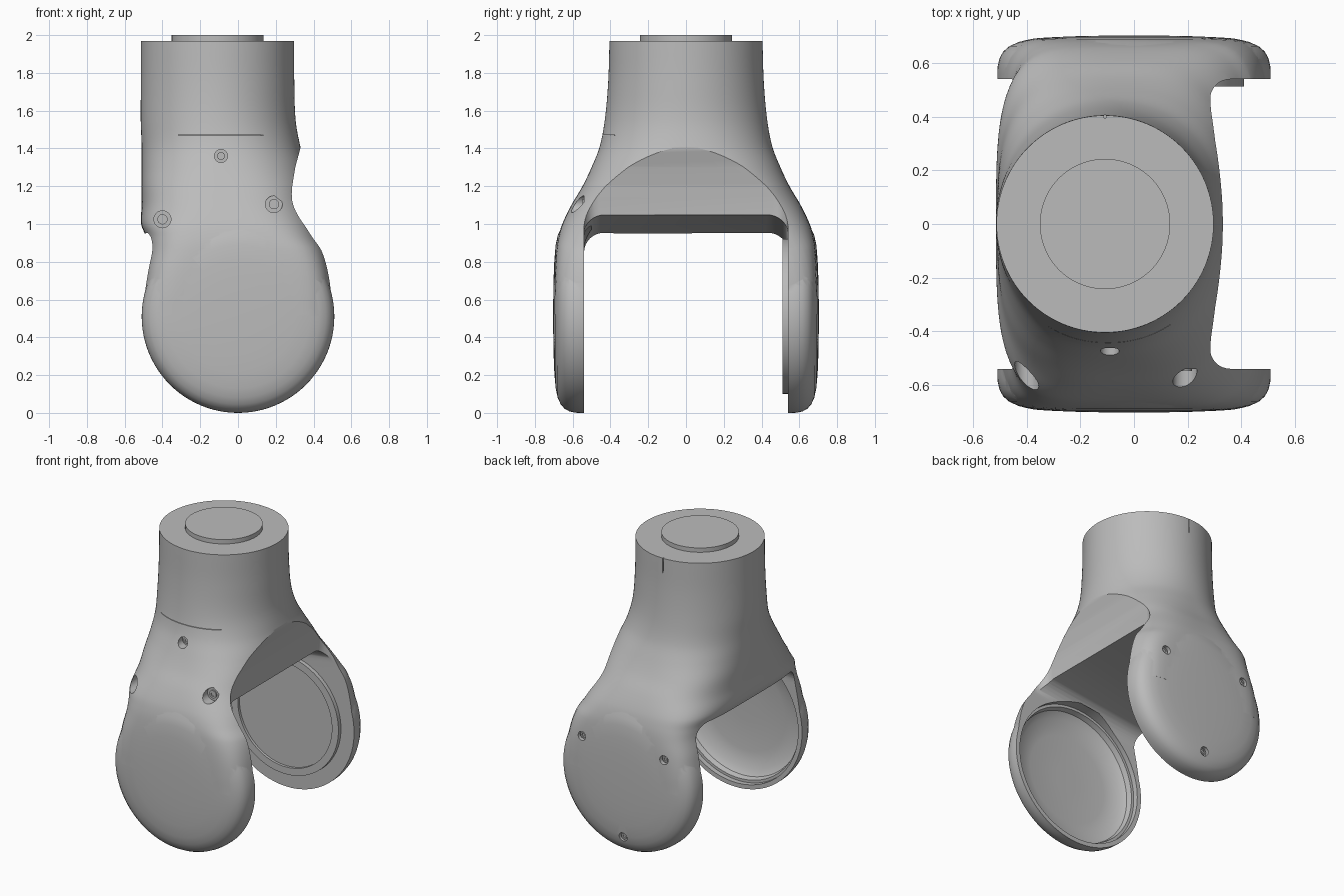
import bpy, bmesh, math
from mathutils import Vector

cube = bpy.data.objects.get("Cube")
if cube:
    bpy.data.objects.remove(cube)

GREY = (0.5, 0.5, 0.5, 1)
grey = bpy.data.materials.new("plain grey")
grey.use_nodes = True
grey.diffuse_color = GREY
grey.node_tree.nodes["Principled BSDF"].inputs["Base Color"].default_value = GREY

NECK_X, HUB_Z, GAP = -0.108, 0.51, 0.54


def skin(name, rings):
    """Solid through a list of point rings, capped at both ends."""
    bm = bmesh.new()
    loops = [[bm.verts.new(p) for p in ring] for ring in rings]
    n = len(loops[0])
    for a, b in zip(loops, loops[1:]):
        for i in range(n):
            j = (i + 1) % n
            bm.faces.new((a[i], a[j], b[j], b[i]))
    bm.faces.new(loops[0])
    bm.faces.new(loops[-1])
    bmesh.ops.recalc_face_normals(bm, faces=bm.faces)
    mesh = bpy.data.meshes.new(name)
    bm.to_mesh(mesh)
    bm.free()
    mesh.materials.append(grey)
    ob = bpy.data.objects.new(name, mesh)
    bpy.context.collection.objects.link(ob)
    return ob


def lathe(name, profile, centre, axis="y", sides=96):
    """Turn (radius, distance) points about an axis."""
    rings = []
    for r, d in profile:
        ring = []
        for i in range(sides):
            t = math.tau * i / sides
            c, s = r * math.cos(t), r * math.sin(t)
            ring.append(Vector(centre) + Vector((c, d, s) if axis == "y" else (c, s, d)))
        rings.append(ring)
    return skin(name, rings)


def rod(name, r, y0, y1, x, z, sides=32):
    return lathe(name, [(r, y0), (r, y1)], (x, 0, z), "y", sides)


def box(name, lo, hi):
    ring = [(lo[0], lo[1]), (hi[0], lo[1]), (hi[0], hi[1]), (lo[0], hi[1])]
    return skin(name, [[(x, y, z) for x, y in ring] for z in (lo[2], hi[2])])


def boolean(target, tool, operation="DIFFERENCE"):
    mod = target.modifiers.new("cut", "BOOLEAN")
    mod.operation, mod.solver, mod.object = operation, "EXACT", tool
    bpy.context.view_layer.objects.active = target
    bpy.ops.object.modifier_apply(modifier=mod.name)
    bpy.data.objects.remove(tool)


def smooth(ob, angle=30):
    bpy.ops.object.select_all(action="DESELECT")
    ob.select_set(True)
    bpy.context.view_layer.objects.active = ob
    bpy.ops.object.shade_smooth_by_angle(angle=math.radians(angle))


def spline(p0, p1, p2, p3, t):
    """Smooth curve through unevenly spaced keys, the first value being height."""
    h = p2[0] - p1[0]
    out = [p1[0] + h * t]
    for a, b, c, d in list(zip(p0, p1, p2, p3))[1:]:
        m1 = (c - a) / (p2[0] - p0[0]) * h
        m2 = (d - b) / (p3[0] - p1[0]) * h
        out.append((2*t**3 - 3*t*t + 1) * b + (t**3 - 2*t*t + t) * m1
                   + (3*t*t - 2*t**3) * c + (t**3 - t*t) * m2)
    return out


# Yoke shell: height, centre x, half width, half depth, squareness
keys = [(1.97, NECK_X, .405, .405, 2), (1.75, NECK_X, .406, .412, 2),
        (1.55, -.105, .41, .43, 2.05), (1.41, -.09, .42, .457, 2.2),
        (1.3, -.075, .435, .5, 2.5), (1.2, -.067, .444, .548, 2.9),
        (1.1, -.06, .45, .607, 3.2), (1.0, -.05, .463, .655, 4),
        (.93, -.028, .458, .676, 4.9), (.86, -.006, .468, .687, 6),
        (.75, 0, .486, .694, 7.5), (.63, 0, .5, .697, 8.5), (.52, 0, .505, .697, 9)]
rows = []
for i in range(len(keys) - 1):
    p0, p3 = keys[max(i - 1, 0)], keys[min(i + 2, len(keys) - 1)]
    rows += [spline(p0, keys[i], keys[i + 1], p3, k / 6) for k in range(6)]
rows.append(keys[-1])


def section(z, cx, a, b, n, sides=128):
    ring = []
    for i in range(sides):
        t = math.tau * i / sides
        c, s = math.cos(t), math.sin(t)
        r = (abs(c / a) ** n + abs(s / b) ** n) ** (-1 / n)
        ring.append((cx + r * c, r * s, z))
    return ring


yoke = skin("yoke_body", [section(*row) for row in rows])

# Rounded, slightly domed hub discs at the ends of both arms
hub = [(.08, .703), (.2, .701), (.3, .697), (.38, .69), (.43, .679), (.465, .663),
       (.488, .643), (.502, .617), (.509, .585), (.51, .56), (.51, .5)]
for side in (-1, 1):
    disc = lathe("hub_disc", [(r, side * y) for r, y in hub], (0, 0, HUB_Z))
    boolean(yoke, disc, "UNION")

# Gap between the arms: filleted arch with a sloping roof
R = 0.11
arch = [(-GAP, -.5), (GAP, -.5)]
for k in range(17):
    t = math.pi * k / 16
    arch.append((math.copysign(GAP - R, math.cos(t) + 1e-9) + R * math.cos(t),
                 .95 - R + R * math.sin(t)))
gap = skin("gap_cutter", [[(x, y, z + .125 * (x + .51)) for y, z in arch] for x in (-1, 1)])
boolean(yoke, gap)


# Hollowed relief on the left side above the gap, filleted into both arms
def relief_plan(x, z, r=.08):
    ring = [(.9, -GAP, z), (.9, GAP, z)]
    for k in range(9):
        t = math.pi / 2 * k / 8
        ring.append((x + r - r * math.sin(t), GAP - r + r * math.cos(t), z))
    return ring + [(px, -py, pz) for px, py, pz in reversed(ring[2:])]


relief = [(.28, .9), (.28, 1.05), (.282, 1.12), (.287, 1.2), (.303, 1.3), (.334, 1.415)]
boolean(yoke, skin("relief_cutter", [relief_plan(x, z) for x, z in relief]))

# Stepped, dished cavity in the front arm
boolean(yoke, lathe("cavity_cutter", [(.48, -.5), (.48, -.575), (.462, -.575), (.452, -.61),
                                      (.41, -.638), (.3, -.655), (.1, -.66)], (0, 0, HUB_Z)))

# Screw holes: x, z, hole radius, y of the floor
front_holes = [(-.09, 1.36, .035, -.43), (.19, 1.105, .045, -.54), (-.40, 1.025, .045, -.47)]
for x, z, r, y in front_holes:
    boolean(yoke, rod("hole_cutter", r, -1, y, x, z))
back_holes = []
for angle in (36, 144, 270):
    t = math.radians(angle)
    back_holes.append((.388 * math.cos(t), HUB_Z + .388 * math.sin(t)))
for x, z in back_holes:
    boolean(yoke, rod("hole_cutter", .03, .665, 1, x, z))

# Fine seam on the front and alignment slit on the back of the neck
boolean(yoke, box("seam_cutter", (-.32, -.6, 1.469), (.145, -.375, 1.472)))
boolean(yoke, box("slit_cutter", (NECK_X - .003, .395, 1.87), (NECK_X + .003, .6, 2.1)))
smooth(yoke)

# Socket screws seated in the holes
for i, (x, z, r, y) in enumerate(front_holes):
    smooth(lathe(f"front_screw_{i + 1}", [(r * .6, y + .005), (r * .6, y - .008),
                 (r * .3, y - .008), (r * .3, y - .002)], (x, 0, z), "y", 24))
for i, (x, z) in enumerate(back_holes):
    smooth(lathe(f"back_screw_{i + 1}", [(.02, .66), (.02, .677), (.01, .677), (.01, .67)],
                 (x, 0, z), "y", 24))

# Bearing ring on the inside of the back arm
smooth(lathe("bearing_ring", [(.36, .53), (.36, .512), (.41, .512), (.41, .56)], (0, 0, HUB_Z)))

# Mounting spigot on top of the neck
smooth(lathe("neck_spigot", [(.243, 1.95), (.243, 2.0)], (NECK_X, 0, 0), "z"))
